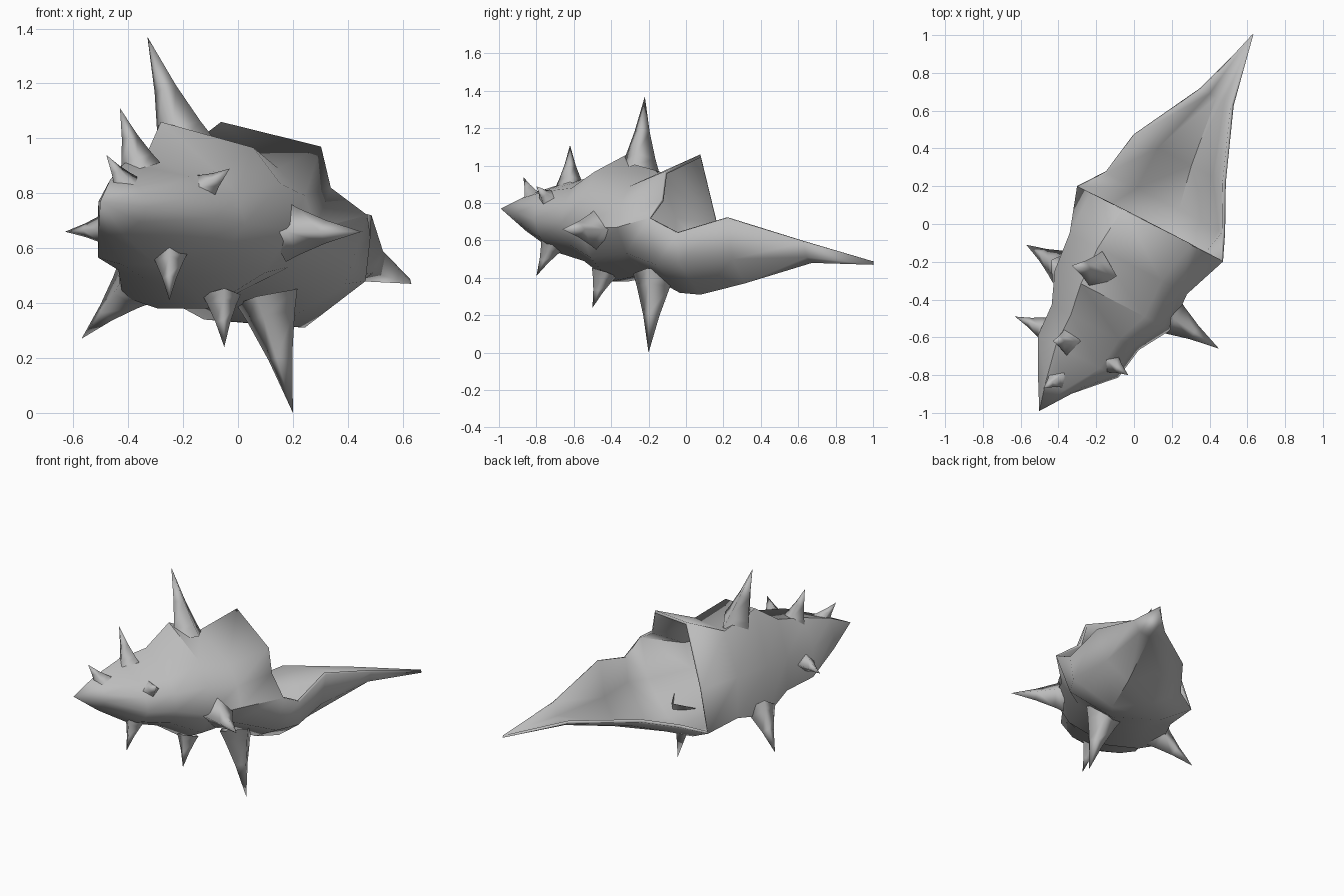
import bpy, bmesh
from math import cos, sin, radians, pi
from mathutils import Vector

cube = bpy.data.objects.get("Cube")
if cube:
    bpy.data.objects.remove(cube, do_unlink=True)

grey = bpy.data.materials.new("shell_grey")
grey.use_nodes = True
COLOUR = (0.5, 0.5, 0.5, 1)
grey.diffuse_color = COLOUR
grey.node_tree.nodes["Principled BSDF"].inputs["Base Color"].default_value = COLOUR

# The shell axis runs diagonally across the ground plane
AXIS = Vector((0.46, 0.888, 0))
SIDE = Vector((0.888, -0.46, 0))


def place(u, v, z):
    return AXIS * u + SIDE * v + Vector((0, 0, z))


def finish(bm, name, angle=50):
    bmesh.ops.recalc_face_normals(bm, faces=bm.faces)
    mesh = bpy.data.meshes.new(name)
    bm.to_mesh(mesh)
    bm.free()
    mesh.materials.append(grey)
    obj = bpy.data.objects.new(name, mesh)
    bpy.context.collection.objects.link(obj)
    bpy.ops.object.select_all(action='DESELECT')
    obj.select_set(True)
    bpy.context.view_layer.objects.active = obj
    bpy.ops.object.shade_smooth_by_angle(angle=radians(angle))
    return obj


# Shell whorls: distance along axis, left, right, bottom, top, widest height
WHORLS = [
    (-0.95, -0.08, 0.12, 0.65, 0.85, 0.75),
    (-0.76, -0.18, 0.30, 0.54, 0.91, 0.71),
    (-0.58, -0.19, 0.33, 0.49, 0.94, 0.69),
    (-0.41, -0.26, 0.43, 0.38, 1.06, 0.67),
    (-0.20, -0.28, 0.42, 0.42, 0.96, 0.67),
]
# Unit cross-section, ordered right, over the top, left, underneath
SECTION = [(1, 0), (.9, .42), (.64, .76), (-.4, 1), (-1, .2),
           (-1, -.85), (-.45, -1), (.2, -1), (.75, -.55)]


def whorl(u, left, right, bottom, top, mid):
    return [place(u, v * (right if v > 0 else -left),
                  mid + z * (top - mid if z > 0 else mid - bottom))
            for v, z in SECTION]


# Flared mouth rim, same order as the cross-section
MOUTH = [(.51, .72), (.36, .82), (.32, .97), (-.09, 1.06), (-.28, .70),
         (-.36, .44), (-.16, .34), (.15, .32), (.42, .47)]

# Open canal: left edge, floor, right edge
CANAL = [
    (.18, [(-.26, .47), (-.08, .37), (.18, .31), (.43, .48), (.45, .64)]),
    (.42, [(-.22, .54), (-.08, .46), (.13, .37), (.27, .50), (.33, .72)]),
    (.80, [(-.02, .53), (.03, .50), (.08, .48), (.14, .51), (.18, .59)]),
]

bm = bmesh.new()
rings = [[bm.verts.new(p) for p in whorl(*w)] for w in WHORLS]
rings.append([bm.verts.new(place(.04, v, z)) for v, z in MOUTH])
apex = bm.verts.new(place(-1.11, .01, .77))
count = len(SECTION)
for i in range(count):
    j = (i + 1) % count
    bm.faces.new((apex, rings[0][i], rings[0][j]))
    for a, b in zip(rings, rings[1:]):
        bm.faces.new((a[i], b[i], b[j], a[j]))

# Canal continues from the lower part of the mouth
strip = rings[-1][5:] + rings[-1][:1]
tip = bm.verts.new(place(1.18, .10, .47))
for u, points in CANAL:
    row = [bm.verts.new(place(u, v, z)) for v, z in points]
    for i in range(len(row) - 1):
        bm.faces.new((strip[i], row[i], row[i + 1], strip[i + 1]))
    strip = row
for i in range(len(strip) - 1):
    bm.faces.new((strip[i], tip, strip[i + 1]))
shell = finish(bm, "shell")
wall = shell.modifiers.new("wall", 'SOLIDIFY')
wall.thickness = 0.018
wall.offset = -1

# Spines: name, base centre, tip, base radius
SPINES = [
    ("crown_spine", (-.20, -.25, .99), (-.33, -.22, 1.37), .10),
    ("middle_top_spine", (-.36, -.62, .90), (-.43, -.62, 1.11), .07),
    ("front_top_spine", (-.41, -.82, .83), (-.48, -.87, .94), .055),
    ("small_left_spine", (-.13, -.73, .81), (-.03, -.80, .89), .065),
    ("left_spine", (.19, -.49, .66), (.45, -.66, .66), .10),
    ("front_right_spine", (-.48, -.55, .67), (-.63, -.49, .66), .06),
    ("rear_right_spine", (-.39, -.22, .46), (-.57, -.11, .27), .09),
    ("front_lower_spine", (-.25, -.72, .57), (-.25, -.80, .41), .06),
    ("middle_lower_spine", (-.06, -.44, .42), (-.05, -.50, .24), .065),
    ("large_lower_spine", (.11, -.17, .40), (.20, -.20, 0), .11),
]
SIDES = 4


def spine(name, base, end, radius):
    base, end = Vector(base), Vector(end)
    turn = (end - base).to_track_quat('Z', 'Y')
    bm = bmesh.new()
    rows = []
    for along, width in ((-.06, 1.1), (.12, .85), (.5, .42)):
        centre = base.lerp(end, along)
        rows.append([bm.verts.new(centre + turn @ Vector(
            (cos(2 * pi * k / SIDES), sin(2 * pi * k / SIDES), 0)) * radius * width)
            for k in range(SIDES)])
    point = bm.verts.new(end)
    for k in range(SIDES):
        n = (k + 1) % SIDES
        for a, b in zip(rows, rows[1:]):
            bm.faces.new((a[k], a[n], b[n], b[k]))
        bm.faces.new((rows[-1][k], rows[-1][n], point))
    finish(bm, name, 100)


for s in SPINES:
    spine(*s)
